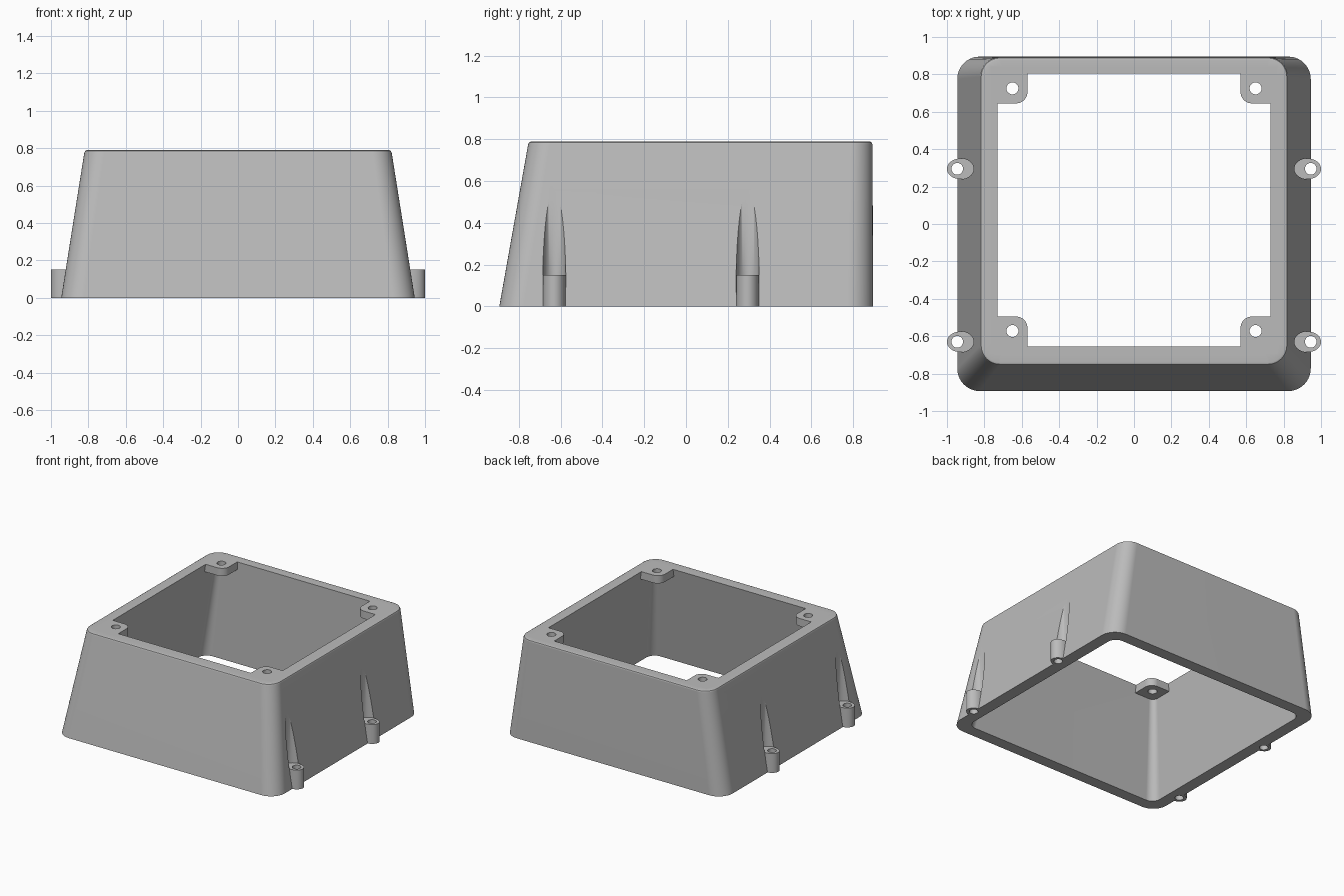
import bpy, bmesh, math
from mathutils import Vector

cube = bpy.data.objects.get("Cube")
if cube:
    bpy.data.objects.remove(cube)

grey = bpy.data.materials.new("warm_grey_plastic")
grey.use_nodes = True
COLOUR = (0.5, 0.5, 0.5, 1)
grey.diffuse_color = COLOUR
grey.node_tree.nodes["Principled BSDF"].inputs["Base Color"].default_value = COLOUR

H = 0.79            # housing height
POST_H = 0.15       # side screw post height


def rounded_rect(x0, x1, y0, y1, r, seg=10):
    """Outline points, anticlockwise; r is one radius or four (from +x+y)."""
    radii = r if isinstance(r, tuple) else (r,) * 4
    pts = []
    for i, (cx, cy, sx, sy) in enumerate(((x1, y1, -1, -1), (x0, y1, 1, -1),
                                          (x0, y0, 1, 1), (x1, y0, -1, 1))):
        rad = radii[i]
        if rad == 0:
            pts.append((cx, cy))
            continue
        for k in range(seg + 1):
            a = (i + k / seg) * math.pi / 2
            pts.append((cx + sx * rad + rad * math.cos(a),
                        cy + sy * rad + rad * math.sin(a)))
    return pts


def ellipse(cx, cy, rx, ry, n=40):
    return [(cx + rx * math.cos(math.tau * k / n),
             cy + ry * math.sin(math.tau * k / n)) for k in range(n)]


def loft(name, rings, closed=False):
    """Bridge (outline, z) rings; closed joins last to first, else caps ends."""
    bm = bmesh.new()
    loops = [[bm.verts.new((x, y, z)) for x, y in pts] for pts, z in rings]
    pairs = list(zip(loops, loops[1:]))
    if closed:
        pairs.append((loops[-1], loops[0]))
    else:
        bm.faces.new(loops[0][::-1])
        bm.faces.new(loops[-1])
    for a, b in pairs:
        n = len(a)
        for i in range(n):
            j = (i + 1) % n
            bm.faces.new((a[i], a[j], b[j], b[i]))
    bmesh.ops.recalc_face_normals(bm, faces=bm.faces)
    mesh = bpy.data.meshes.new(name)
    bm.to_mesh(mesh)
    bm.free()
    mesh.materials.append(grey)
    obj = bpy.data.objects.new(name, mesh)
    bpy.context.collection.objects.link(obj)
    return obj


def combine(target, tool, operation):
    mod = target.modifiers.new("combine", 'BOOLEAN')
    mod.operation = operation
    mod.solver = 'EXACT'
    mod.object = tool
    bpy.context.view_layer.objects.active = target
    bpy.ops.object.modifier_apply(modifier=mod.name)
    bpy.data.objects.remove(tool)


# Tapered shell: outside wall, softened top edge, rim, then inside wall
def top_edge(inset, z):
    return rounded_rect(-0.822 + inset, 0.822 - inset, -0.755 + inset,
                        0.892 - inset, 0.105 - inset), z


housing = loft("housing", [
    (rounded_rect(-0.945, 0.945, -0.893, 0.895, 0.12), 0),
    top_edge(0, H - 0.015),
    top_edge(0.005, H - 0.005),
    top_edge(0.015, H),
    (rounded_rect(-0.73, 0.73, -0.655, 0.805, 0.04), H),
    (rounded_rect(-0.853, 0.853, -0.803, 0.805, 0.07), 0),
], closed=True)

# Corner lugs under the rim, each with a screw hole
for sx in (-1, 1):
    for sy, wall, hole_y in ((1, 0.805, 0.725), (-1, -0.655, -0.572)):
        xs = sorted((sx * 0.57, sx * 0.765))
        ys = sorted((wall - sy * 0.16, wall + sy * 0.035))
        inner = {(-1, -1): 0, (1, -1): 1, (1, 1): 2, (-1, 1): 3}[(sx, sy)]
        radii = tuple(0.06 if i == inner else 0 for i in range(4))
        lug = loft("corner_lug", [(rounded_rect(*xs, *ys, radii), z)
                                  for z in (H - 0.06, H)])
        combine(housing, lug, 'UNION')
        hole = loft("lug_hole", [(ellipse(sx * 0.65, hole_y, 0.032, 0.032), z)
                                 for z in (H - 0.2, H + 0.1)])
        combine(housing, hole, 'DIFFERENCE')

# Side screw posts, with a driver clearance scooped from the wall above
for sx in (-1, 1):
    for y in (0.295, -0.63):
        post = loft("screw_post", [(ellipse(sx * 0.929, y, 0.071, 0.055), z)
                                   for z in (0, POST_H + 0.02)])
        combine(housing, post, 'UNION')
        scoop = loft("driver_scoop", [(ellipse(sx * 0.929, y, 0.072, 0.0555), z)
                                      for z in (POST_H, 1)])
        combine(housing, scoop, 'DIFFERENCE')
        hole = loft("post_hole", [(ellipse(sx * 0.945, y, 0.031, 0.031), z)
                                  for z in (-0.1, 0.5)])
        combine(housing, hole, 'DIFFERENCE')

# Smooth rounded corners while keeping crisp edges
bpy.ops.object.select_all(action='DESELECT')
housing.select_set(True)
bpy.context.view_layer.objects.active = housing
bpy.ops.object.shade_smooth_by_angle(angle=math.radians(30))
weighted = housing.modifiers.new("even_shading", 'WEIGHTED_NORMAL')
weighted.keep_sharp = True
